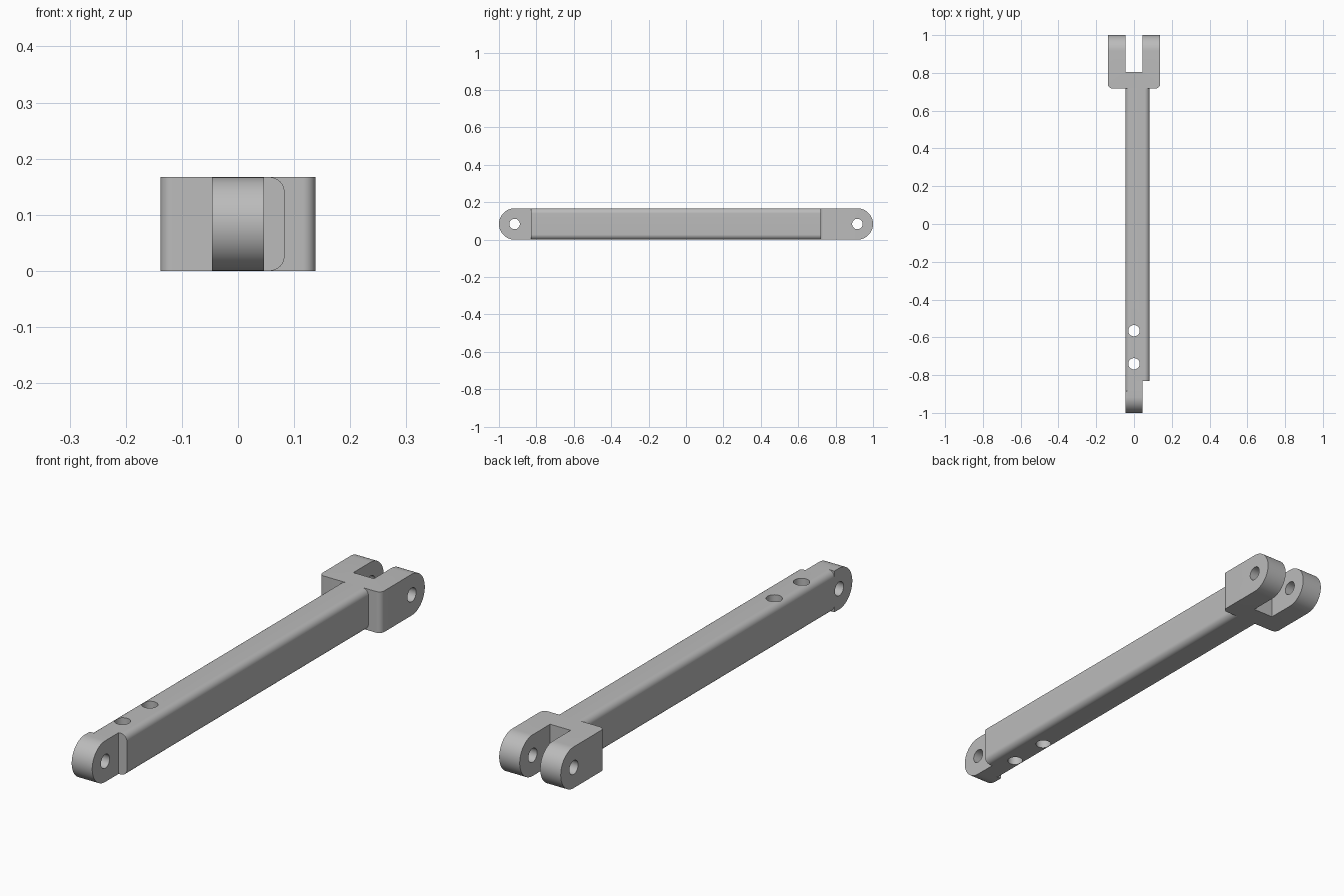
import bpy
import bmesh
from math import sin, cos, pi
from mathutils import Vector

cube = bpy.data.objects.get("Cube")
if cube:
    bpy.data.objects.remove(cube, do_unlink=True)

H = 0.167           # overall thickness
R = H / 2           # rounded end radius
W = 0.046           # half width of tongue and slot
PIN = 1 - R         # distance of the pin holes from the centre

steel = bpy.data.materials.new("grey_steel")
steel.use_nodes = True
steel.diffuse_color = (0.5, 0.5, 0.5, 1)
steel.node_tree.nodes["Principled BSDF"].inputs["Base Color"].default_value = (0.5, 0.5, 0.5, 1)


def outline(corners, steps=14):
    """Right-angled outline; each corner is (a, b, fillet radius)."""
    pts = []
    for i, (a, b, r) in enumerate(corners):
        p = Vector((a, b))
        u = (Vector(corners[i - 1][:2]) - p).normalized()
        v = (Vector(corners[(i + 1) % len(corners)][:2]) - p).normalized()
        if r == 0:
            pts.append(p)
            continue
        c = p + (u + v) * r
        for k in range(steps + 1):
            t = pi / 2 * k / steps
            pts.append(c - (v * cos(t) + u * sin(t)) * r)
    return pts


def circle(a, b, r, n=40):
    return [Vector((a + r * cos(2 * pi * k / n), b + r * sin(2 * pi * k / n))) for k in range(n)]


def prism(name, pts, axis, lo, hi):
    """Extrude a flat outline along an axis (outline uses the other two, in order)."""
    place = {"x": lambda p, d: (d, p.x, p.y),
             "y": lambda p, d: (p.x, d, p.y),
             "z": lambda p, d: (p.x, p.y, d)}[axis]
    bm = bmesh.new()
    face = bm.faces.new([bm.verts.new(place(p, lo)) for p in pts])
    ext = bmesh.ops.extrude_face_region(bm, geom=[face])
    moved = [e for e in ext["geom"] if isinstance(e, bmesh.types.BMVert)]
    shift = Vector(place(Vector((0, 0)), hi - lo))
    bmesh.ops.translate(bm, verts=moved, vec=shift)
    bmesh.ops.remove_doubles(bm, verts=bm.verts[:], dist=1e-5)
    bmesh.ops.recalc_face_normals(bm, faces=bm.faces[:])
    mesh = bpy.data.meshes.new(name)
    bm.to_mesh(mesh)
    bm.free()
    mesh.materials.append(steel)
    ob = bpy.data.objects.new(name, mesh)
    bpy.context.collection.objects.link(ob)
    return ob


def select(ob):
    bpy.ops.object.select_all(action="DESELECT")
    ob.select_set(True)
    bpy.context.view_layer.objects.active = ob


def combine(ob, tool, operation="DIFFERENCE"):
    mod = ob.modifiers.new("cut", "BOOLEAN")
    mod.object, mod.operation, mod.solver = tool, operation, "EXACT"
    select(ob)
    bpy.ops.object.modifier_apply(modifier=mod.name)
    bpy.data.objects.remove(tool, do_unlink=True)


# Main beam with four rounded long edges and two vertical holes
F = 0.027
beam = prism("beam", outline([(-W, 0, F), (0.083, 0, F), (0.083, H, F), (-W, H, F)]),
             "y", -0.83, 0.72)
for y in (-0.74, -0.565):
    combine(beam, prism("hole_cutter", circle(0, y, 0.03), "z", -0.1, 0.3))

# Narrowed neck, rounded on the outer side only
neck = prism("neck", outline([(-W, 0, F), (W, 0, 0), (W, H, 0), (-W, H, F)]),
             "y", -0.885, -0.83)

# Rounded tongue with pin hole
tongue = prism("tongue", outline([(-1, 0, R), (-0.885, 0, 0), (-0.885, H, 0), (-1, H, R)]),
               "x", -W, W)
combine(tongue, prism("hole_cutter", circle(-PIN, R, 0.028), "x", -0.3, 0.3))

# Forked end: plan outline trimmed to the rounded side shape, then drilled
C = 0.138
fork = prism("fork", outline([(-C, 0.718, 0.022), (C, 0.718, 0.022), (C, 1.1, 0), (W, 1.1, 0),
                              (W, 0.805, 0), (-W, 0.805, 0), (-W, 1.1, 0), (-C, 1.1, 0)]),
             "z", -0.1, 0.3)
combine(fork, prism("side_shape", outline([(0.5, 0, 0), (1, 0, R), (1, H, R), (0.5, H, 0)]),
                    "x", -0.3, 0.3), "INTERSECT")
combine(fork, prism("hole_cutter", circle(PIN, R, 0.028), "x", -0.3, 0.3))

# Smooth curved faces, keep edges crisp
for part in (beam, neck, tongue, fork):
    select(part)
    bpy.ops.object.shade_smooth_by_angle(angle=pi / 6)
